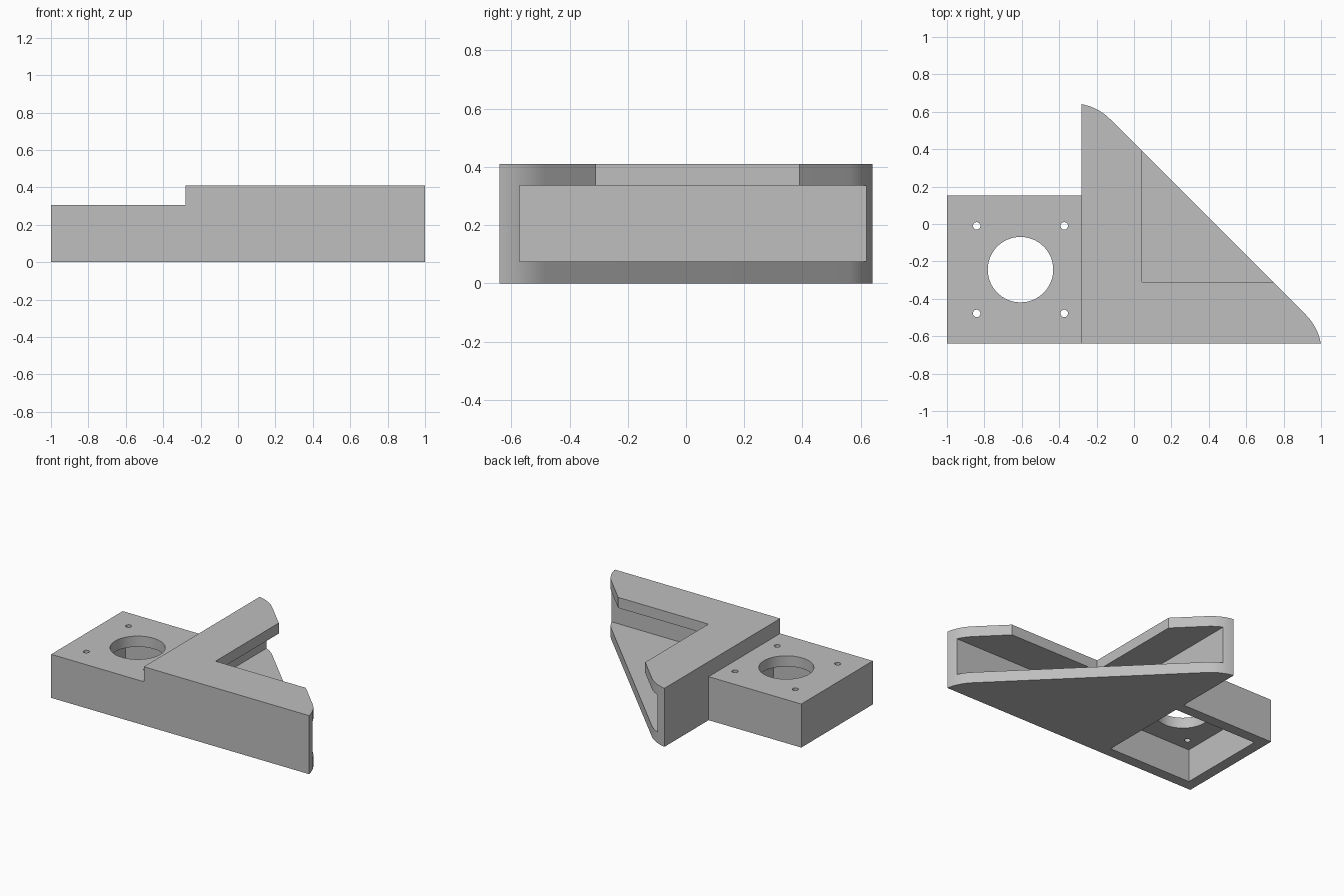
import bpy, bmesh
from math import sin, cos, radians, pi

cube = bpy.data.objects.get("Cube")
if cube:
    bpy.data.objects.remove(cube, do_unlink=True)

grey = bpy.data.materials.new("plain grey")
grey.use_nodes = True
colour = (0.52, 0.52, 0.52, 1)
grey.diffuse_color = colour
grey.node_tree.nodes["Principled BSDF"].inputs["Base Color"].default_value = colour


def prism(name, outline, z0, z1):
    """Extrude a counter-clockwise outline from z0 to z1."""
    bm = bmesh.new()
    base = bm.faces.new([bm.verts.new((x, y, z0)) for x, y in outline])
    top = bmesh.ops.extrude_face_region(bm, geom=[base])["geom"]
    bmesh.ops.translate(bm, vec=(0, 0, z1 - z0),
                        verts=[v for v in top if isinstance(v, bmesh.types.BMVert)])
    bmesh.ops.recalc_face_normals(bm, faces=bm.faces)
    mesh = bpy.data.meshes.new(name)
    bm.to_mesh(mesh)
    bm.free()
    mesh.materials.append(grey)
    obj = bpy.data.objects.new(name, mesh)
    bpy.context.collection.objects.link(obj)
    return obj


def rect(x0, x1, y0, y1):
    return [(x0, y0), (x1, y0), (x1, y1), (x0, y1)]


def circle(cx, cy, r, n):
    return [(cx + r * cos(2 * pi * i / n), cy + r * sin(2 * pi * i / n)) for i in range(n)]


def cut(obj, cutter):
    """Subtract the cutter from the object and discard it."""
    cutter.hide_render = True
    mod = obj.modifiers.new("cut", 'BOOLEAN')
    mod.operation, mod.solver, mod.object = 'DIFFERENCE', 'EXACT', cutter
    bpy.context.view_layer.objects.active = obj
    bpy.ops.object.modifier_apply(modifier=mod.name)
    bpy.data.objects.remove(cutter, do_unlink=True)


EDGE, FRONT, LEG = -0.282, -0.64, 1.281   # inner corner and leg length
TOP, WALL, PLATE = 0.41, 0.068, 0.076

# Triangular bracket: right-angled outline with two rounded tips
R, START, STEPS = 0.29, 10, 10
angles = [radians(START + (45 - START) * i / STEPS) for i in range(STEPS + 1)]
tip = [(R * (sin(a) - sin(angles[0])), R * (cos(angles[0]) - cos(a))) for a in angles]
outline = [(EDGE, FRONT)]
outline += [(EDGE + LEG - d, FRONT + run) for run, d in tip]
outline += [(EDGE + run, FRONT + LEG - d) for run, d in reversed(tip)]
bracket = prism("triangular_bracket", outline, 0, TOP)

# Slot between the plates, open along the long side, and the top notch
cut(bracket, prism("slot_cutter", rect(EDGE + WALL, 1.5, FRONT + WALL, 1.5), PLATE, TOP - 0.074))
cut(bracket, prism("notch_cutter", rect(0.043, 1.5, -0.31, 1.5), 0.2, 0.6))

# Side mount: box hollowed from below, closed by the bracket wall
BACK, HEIGHT, T = 0.152, 0.305, 0.075
mount = prism("side_mount", rect(-1, EDGE, FRONT, BACK), 0, HEIGHT)
cut(mount, prism("pocket_cutter", rect(-1 + T, 0, FRONT + T, BACK - T), -0.1, HEIGHT - T))

# Large centre hole with four bolt holes around it
CX, CY, BOLT = -0.607, -0.244, 0.234
cut(mount, prism("hole_cutter", circle(CX, CY, 0.175, 64), 0.1, 0.5))
for sx in (-1, 1):
    for sy in (-1, 1):
        cut(mount, prism("bolt_cutter", circle(CX + sx * BOLT, CY + sy * BOLT, 0.02, 24), 0.1, 0.5))

# Smooth the curved walls, keep the corners sharp
bpy.ops.object.select_all(action='DESELECT')
for obj in (bracket, mount):
    obj.select_set(True)
    bpy.context.view_layer.objects.active = obj
bpy.ops.object.shade_smooth_by_angle(angle=radians(30))
